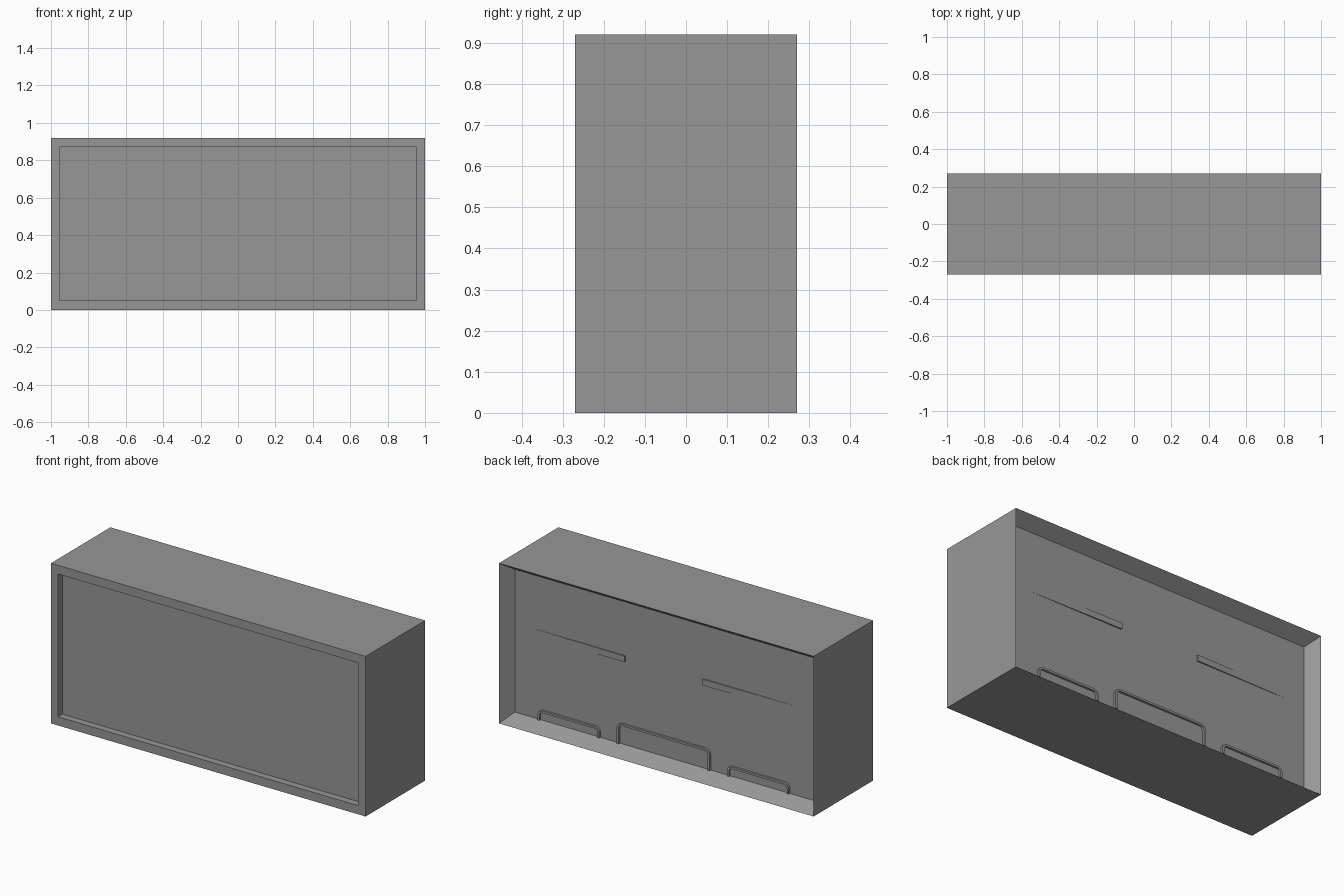
import bpy, bmesh, math
from mathutils import Vector

cube = bpy.data.objects.get("Cube")
if cube:
    bpy.data.objects.remove(cube, do_unlink=True)

grey = bpy.data.materials.new("mid_grey")
grey.use_nodes = True
grey.diffuse_color = (0.31, 0.31, 0.31, 1)
grey.node_tree.nodes["Principled BSDF"].inputs["Base Color"].default_value = (0.31, 0.31, 0.31, 1)

HEIGHT, HALF_DEPTH = 0.92, 0.27
PANEL_Y = HALF_DEPTH - 0.074


def finish(name, bm):
    bmesh.ops.recalc_face_normals(bm, faces=bm.faces)
    mesh = bpy.data.meshes.new(name)
    bm.to_mesh(mesh)
    bm.free()
    mesh.materials.append(grey)
    obj = bpy.data.objects.new(name, mesh)
    bpy.context.collection.objects.link(obj)
    return obj


def extruded(name, outline, depth):
    """Extrude an x-z outline out of the back panel."""
    bm = bmesh.new()
    face = bm.faces.new([bm.verts.new((x, PANEL_Y - 0.003, z)) for x, z in outline])
    moved = bmesh.ops.extrude_face_region(bm, geom=[face], use_keep_orig=True)["geom"]
    for v in moved:
        if isinstance(v, bmesh.types.BMVert):
            v.co.y += depth + 0.003
    return finish(name, bm)


# Casing: nested rectangles from the sunken front panel around to the funnelled back panel
sections = [  # side margin, top and bottom margin, y
    (0.045, 0.05, -HALF_DEPTH + 0.04),
    (0.045, 0.05, -HALF_DEPTH),
    (0, 0, -HALF_DEPTH),
    (0, 0, HALF_DEPTH),
    (0.05, 0.05, PANEL_Y),
]
bm = bmesh.new()
rings = []
for mx, mz, y in sections:
    x, low, high = 1 - mx, mz, HEIGHT - mz
    rings.append([bm.verts.new(p) for p in ((-x, y, low), (x, y, low), (x, y, high), (-x, y, high))])
for a, b in zip(rings, rings[1:]):
    for i in range(4):
        j = (i + 1) % 4
        bm.faces.new((a[i], a[j], b[j], b[i]))
bm.faces.new(rings[0])
bm.faces.new(rings[-1])
finish("casing", bm)


# Arched ridges standing on the lower edge of the back panel
def arch_path(cx, half, top, radius):
    points = [(cx - half, 0.05)]
    for side, start in ((-1, 180), (1, 90)):
        for step in range(7):
            a = math.radians(start - step * 15)
            points.append((cx + side * (half - radius) + radius * math.cos(a),
                           top - radius + radius * math.sin(a)))
    return points + [(cx + half, 0.05)]


def arch(name, cx, half, top, width=0.012):
    outer = arch_path(cx, half, top, 0.03)
    inner = arch_path(cx, half - width, top - width, 0.03 - width)
    extruded(name, outer + inner[::-1], 0.012)


arch("centre_arch", 0, 0.295, 0.17)
for label, s in (("left", 1), ("right", -1)):
    arch(label + "_arch", s * 0.602, 0.196, 0.11)

    # Long wedge strips that fade into the panel at their outer ends
    x_in, x_out = s * 0.248, s * 0.832
    strip = extruded(label + "_strip", [(x_in, 0.527), (x_out, 0.527), (x_out, 0.562), (x_in, 0.562)], 0.008)
    for v in strip.data.vertices:
        if v.co.y > PANEL_Y and abs(v.co.x) > 0.5:
            v.co.y = PANEL_Y + 0.0005
